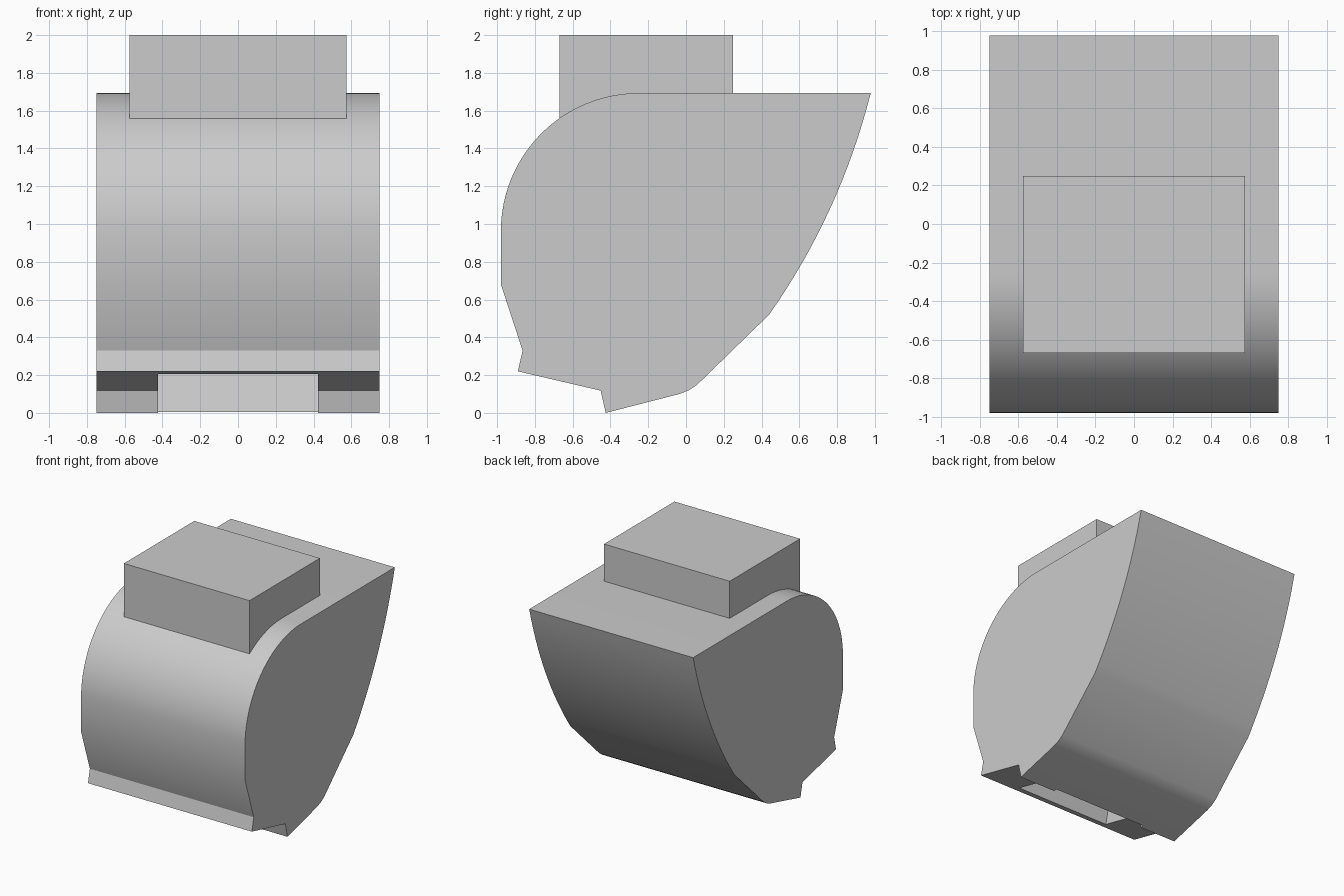
import bpy
import math
from mathutils import Vector, Matrix

cube = bpy.data.objects.get("Cube")
if cube:
    bpy.data.objects.remove(cube, do_unlink=True)

grey = bpy.data.materials.new("plain grey")
color = (0.6, 0.6, 0.6, 1)
grey.diffuse_color = color
grey.use_nodes = True
grey.node_tree.nodes["Principled BSDF"].inputs["Base Color"].default_value = color


def extrude_profile(name, profile, half_width):
    """Solid made from a closed (y, z) outline, extruded along x."""
    n = len(profile)
    verts = [(x, y, z) for x in (-half_width, half_width) for y, z in profile]
    faces = [tuple(range(n))[::-1], tuple(range(n, 2 * n))]
    faces += [(i, (i + 1) % n, n + (i + 1) % n, n + i) for i in range(n)]
    mesh = bpy.data.meshes.new(name)
    mesh.from_pydata(verts, [], faces)
    mesh.materials.append(grey)
    obj = bpy.data.objects.new(name, mesh)
    bpy.context.collection.objects.link(obj)
    bpy.ops.object.select_all(action='DESELECT')
    obj.select_set(True)
    bpy.context.view_layer.objects.active = obj
    bpy.ops.object.mode_set(mode='EDIT')
    bpy.ops.mesh.select_all(action='SELECT')
    bpy.ops.mesh.normals_make_consistent(inside=False)
    bpy.ops.object.mode_set(mode='OBJECT')
    return obj


# Rounded front: quarter arc from the flat top down to the vertical front
steps = 24
radius = 0.73
arc = [(-0.25 - radius * math.sin(a), 0.963 + radius * math.cos(a))
       for a in (math.pi / 2 * i / steps for i in range(steps + 1))]

# Bowed back: quadratic curve from the lower back up to the top rear edge
low, bend, high = Vector((0.44, 0.52)), Vector((0.816, 1.055)), Vector((0.978, 1.693))
back = [tuple(low * (1 - t) ** 2 + bend * 2 * t * (1 - t) + high * t * t)
        for t in (i / 16 for i in range(17))]

# Chin lip, step and heel under the body
underside = [(-0.98, 0.68), (-0.865, 0.33), (-0.89, 0.22), (-0.452, 0.118),
             (-0.425, 0.0), (-0.035, 0.10), (0.015, 0.12), (0.06, 0.15)]
body = extrude_profile("body", arc + underside + back, 0.75)

# Tilted pocket cut into the underside
tilt = Matrix.Rotation(math.radians(-12.8), 2)
corner = Vector((-0.832, 0.207))
pocket_outline = [tuple(corner + tilt @ Vector(p)) for p in
                  ((0, -0.3), (0.464, -0.3), (0.464, 0.22), (0, 0.22))]
cutter = extrude_profile("pocket_cutter", pocket_outline, 0.423)
cutter.hide_render = True
cut = body.modifiers.new("pocket", 'BOOLEAN')
cut.operation = 'DIFFERENCE'
cut.solver = 'EXACT'
cut.object = cutter
bpy.ops.object.select_all(action='DESELECT')
body.select_set(True)
bpy.context.view_layer.objects.active = body
bpy.ops.object.modifier_apply(modifier=cut.name)
bpy.data.objects.remove(cutter, do_unlink=True)
bpy.ops.object.shade_smooth_by_angle(angle=math.radians(25))

# Rectangular block set into the top
extrude_profile("top_block", [(-0.67, 1.54), (0.25, 1.54), (0.25, 2.0), (-0.67, 2.0)], 0.575)
